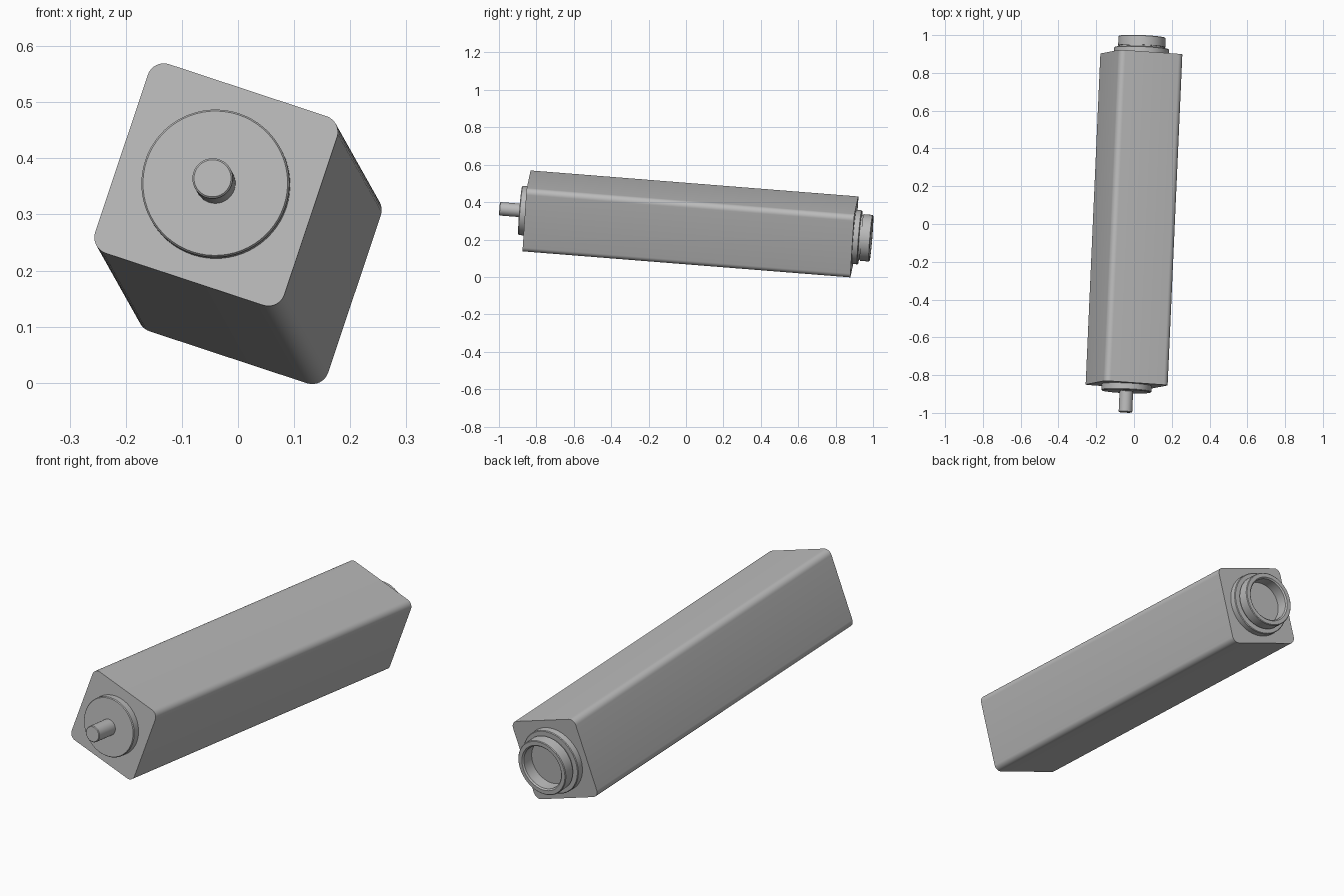
import bpy, bmesh
from math import cos, sin, pi, radians
from mathutils import Matrix, Vector

cube = bpy.data.objects.get("Cube")
if cube:
    bpy.data.objects.remove(cube, do_unlink=True)

grey = bpy.data.materials.new("plain grey")
grey.use_nodes = True
grey.diffuse_color = (0.5, 0.5, 0.5, 1)
grey.node_tree.nodes["Principled BSDF"].inputs["Base Color"].default_value = (0.5, 0.5, 0.5, 1)

# Tilted frame: local y runs along the bar, front to back
front, back = Vector((-0.039, -0.852, 0.353)), Vector((0.039, 0.90, 0.214))
HALF = (back - front).length / 2
axis = (back - front).normalized()
roll = radians(18.5)
side = Vector((cos(roll), 0, -sin(roll)))
side = (side - axis * side.dot(axis)).normalized()
up = side.cross(axis)
FRAME = Matrix.Translation((front + back) / 2) @ Matrix((side, axis, up)).transposed().to_4x4()


def finish(name, bm):
    bmesh.ops.recalc_face_normals(bm, faces=bm.faces)
    mesh = bpy.data.meshes.new(name)
    bm.to_mesh(mesh)
    bm.free()
    mesh.materials.append(grey)
    ob = bpy.data.objects.new(name, mesh)
    ob.matrix_world = FRAME
    bpy.context.collection.objects.link(ob)
    bpy.ops.object.select_all(action='DESELECT')
    ob.select_set(True)
    bpy.context.view_layer.objects.active = ob
    bpy.ops.object.shade_smooth_by_angle(angle=radians(30))
    return ob


def lathe(name, profile, n=64):
    """Turn (radius, y) points about the local y axis; radius 0 closes the end."""
    bm = bmesh.new()
    rings = []
    for r, y in profile:
        if r == 0:
            rings.append([bm.verts.new((0, y, 0))] * n)
        else:
            rings.append([bm.verts.new((r * cos(2 * pi * i / n), y, r * sin(2 * pi * i / n)))
                          for i in range(n)])
    for a, b in zip(rings, rings[1:]):
        for i in range(n):
            j = (i + 1) % n
            quad = dict.fromkeys((a[i], a[j], b[j], b[i]))
            bm.faces.new(list(quad))
    return finish(name, bm)


# Square bar with rounded long edges
bm = bmesh.new()
bmesh.ops.create_cube(bm, size=1, matrix=Matrix.Diagonal((0.356, 2 * HALF, 0.356, 1)))
long_edges = [e for e in bm.edges if abs(e.verts[0].co.y - e.verts[1].co.y) > 1]
bmesh.ops.bevel(bm, geom=long_edges, offset=0.03, segments=8, profile=0.5, affect='EDGES')
finish("square_body", bm)

# Front boss with a softened rim, and the pin standing on it
F = -HALF
lathe("front_boss", [(0, F + 0.01), (0.132, F + 0.01), (0.132, F - 0.03),
                     (0.129, F - 0.034), (0, F - 0.034)])
lathe("front_pin", [(0, F - 0.02), (0.036, F - 0.02), (0.036, F - 0.142),
                    (0.033, F - 0.145), (0, F - 0.145)], 48)

# Back collar and hollow socket
lathe("back_collar", [(0, HALF - 0.01), (0.145, HALF - 0.01), (0.145, HALF + 0.028),
                      (0.142, HALF + 0.031), (0, HALF + 0.031)])
lathe("back_socket", [(0.118, HALF + 0.02), (0.118, HALF + 0.04), (0.125, HALF + 0.04),
                      (0.125, HALF + 0.088), (0.122, HALF + 0.091), (0.104, HALF + 0.091),
                      (0.098, HALF + 0.085), (0.098, HALF + 0.032), (0, HALF + 0.032)])
